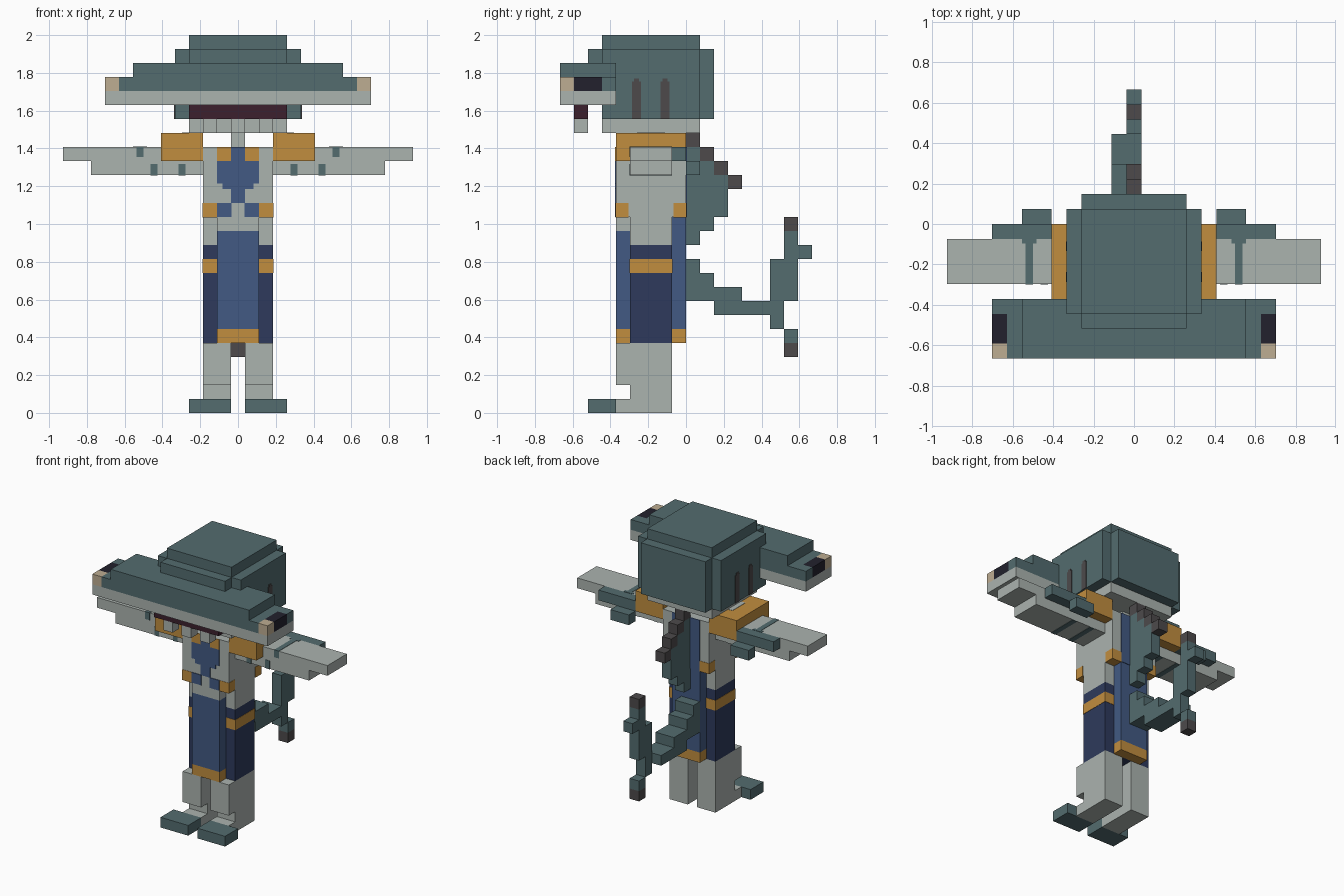
import bpy
import bmesh
from mathutils import Matrix, Vector

cube = bpy.data.objects.get("Cube")
if cube:
    bpy.data.objects.remove(cube, do_unlink=True)

U = 2 / 27      # one block
P = 0.06        # thickness of painted plates, in blocks


def material(name, rgb):
    lin = [((c / 255 + 0.055) / 1.055) ** 2.4 for c in rgb] + [1]
    m = bpy.data.materials.new(name)
    m.use_nodes = True
    m.diffuse_color = lin
    m.node_tree.nodes["Principled BSDF"].inputs["Base Color"].default_value = lin
    return m


teal = material("teal skin", (83, 108, 111))
pale = material("pale skin", (171, 179, 175))
gold = material("gold cloth", (193, 141, 63))
blue = material("blue cloth", (66, 90, 131))
navy = material("navy cloth", (46, 58, 92))
cream = material("cream", (190, 173, 146))
black = material("eye black", (34, 33, 45))
maroon = material("mouth maroon", (60, 32, 45))
grey = material("spine grey", (77, 74, 75))


def blocks(name, mat, *boxes, mirror=False):
    """One object from boxes given as (x0, x1, y0, y1, z0, z1) in blocks."""
    bm = bmesh.new()
    for x0, x1, y0, y1, z0, z1 in boxes:
        spans = [(x0, x1), (-x1, -x0)] if mirror else [(x0, x1)]
        for a, b in spans:
            mid = Vector((a + b, y0 + y1, z0 + z1)) * U / 2
            size = Vector((b - a, y1 - y0, z1 - z0)) * U
            bmesh.ops.create_cube(bm, size=1, matrix=Matrix.Translation(mid) @ Matrix.Diagonal(size).to_4x4())
    mesh = bpy.data.meshes.new(name)
    bm.to_mesh(mesh)
    bm.free()
    mesh.materials.append(mat)
    ob = bpy.data.objects.new(name, mesh)
    bpy.context.collection.objects.link(ob)
    return ob


# Head and jaw
blocks("head", teal,
       (-3.5, 3.5, -6, 1, 25, 27),
       (-4.5, 4.5, -6, 1, 21, 26),
       (-3.5, 3.5, -7, 0, 22, 26),
       (-3.5, 3.5, 0, 2, 21, 26))
blocks("jaw", pale, (-3.5, 3.5, -6, 1, 20, 21))
blocks("neck", pale, (-0.5, 0.5, -4, -1, 19, 20))
for y in (-3.54, -1.49):
    blocks("gill", grey,
           (4.5, 4.5 + P, y - 0.32, y + 0.32, 21, 23.7),
           (4.5, 4.5 + P, y - 0.18, y + 0.18, 23.7, 23.9), mirror=True)

# Hammer snout
blocks("snout_underside", pale, (-9.5, 9.5, -9, -5, 22, 23))
blocks("snout", teal, (-8.5, 8.5, -9, -5, 23, 24), (-7.5, 7.5, -9, -5, 24, 25))
blocks("snout_back_corner", teal, (8.5, 9.5, -6, -5, 23, 24), mirror=True)
blocks("eye", black, (8.5, 9.5, -8, -6, 23, 24), mirror=True)
blocks("snout_tip", cream, (8.5, 9.5, -9, -8, 23, 24), mirror=True)
blocks("mouth", maroon, (-3.5, 3.5, -8, -7, 21, 22))
blocks("teeth", pale, *[(x - 0.5, x + 0.5, -8, -7, 20, 21) for x in (-2, 0, 2)])

# Torso and its painted cloth
blocks("torso", pale, (-2.5, 2.5, -5, 0, 14, 19), (-2.5, 2.5, -4, -1, 12, 14))
front = (-5 - P, -5)
blocks("chest_cloth", blue,
       (-0.5, 0.5, *front, 18, 19),
       (-1.5, 1.5, *front, 16.4, 18),
       (-1.1, 1.1, *front, 16, 16.4),
       (-0.5, 0.5, *front, 15, 16))
blocks("waist_patch", blue, (0.45, 1.5, *front, 14, 15), mirror=True)
blocks("collar", gold, (0.5, 1.5, *front, 18, 19), mirror=True)
blocks("back_cloth", blue, (-1.5, 1.5, 0, P, 14, 19))
e = P / 2
blocks("belt_corner", gold,
       (1.5, 2.5 + e, -5 - e, -4.1, 14 - e, 15),
       (1.5, 2.5 + e, -0.9, e, 14 - e, 15), mirror=True)

# Skirt with front and back panels
blocks("skirt", navy, (-2.5, 2.5, -4, -1, 5, 12))
blocks("skirt_band", gold, (-2.5 - e, 2.5 + e, -4 - e, -1 + e, 10, 11))
blocks("panel_top", pale, (-1.5, 1.5, -5, -4, 13, 14))
blocks("front_panel", blue, (-1.5, 1.5, -5, -4, 6, 13))
blocks("back_panel", blue, (-1.5, 1.5, -1, 0, 6, 14))
blocks("panel_hem", gold, (-1.5, 1.5, -5, -4, 5, 6), (-1.5, 1.5, -1, 0, 5, 6))

# Shoulders and arms
blocks("shoulder_pad", gold, (2.5, 5.5, -5, 0, 18, 20), mirror=True)
blocks("shoulder_patch", pale, (2.5, 4, -3.5, -1.5, 20, 20 + e), mirror=True)
blocks("arm", pale, (5.5, 12.5, -4, -1, 18, 19), (2.5, 10.5, -4, -1, 17, 18), mirror=True)
blocks("arm_fin", teal, (5.5, 9.5, -1, 0, 18, 19), (5.5, 7.5, 0, 1, 17, 18), mirror=True)
blocks("arm_stripe", teal,
       (6.75, 7.25, -4, -1.3, 19, 19 + e),
       (6.5, 7.5, -1.3, -1, 19, 19 + e),
       (6.75, 7.25, -4 - e, -4, 18.3, 19 + e),
       (5.75, 6.25, -4 - e, -4, 17 - e, 17.8),
       (5.75, 6.25, -4, -1, 17 - e, 17),
       (3.75, 4.25, -4 - e, -4, 17 - e, 17.8),
       (3.75, 4.25, -4, -1, 17 - e, 17), mirror=True)

# Legs and feet
blocks("leg", pale,
       (0.5, 2.5, -5, -1, 2, 5),
       (0.5, 2.5, -4, -1, 1, 2),
       (0.5, 2.5, -5, -1, 0, 1), mirror=True)
blocks("toes", teal, (0.5, 3.5, -7, -5, 0, 1), mirror=True)

# Back fin: stepped rows with a diagonal spine
rows = [(18, 1), (17, 2), (16, 3), (15, 3), (14, 3), (13, 2), (12, 1)]
blocks("back_fin", teal, *[(-0.5, 0.5, 0, d, z, z + 1) for z, d in rows])
blocks("back_spine", grey, *[(-0.5, 0.5, i, i + 1, 19 - i, 20 - i) for i in range(4)])

# Tail
blocks("tail", teal,
       (-1.5, 0.5, 0, 1, 8, 11),
       (-1.5, 0.5, 1, 2, 8, 10),
       (-1.5, 0.5, 2, 4, 7, 9),
       (-1.5, 0.5, 4, 6, 7, 8))
blocks("tail_fin", teal,
       (-0.5, 0.5, 6, 7, 6, 11),
       (-0.5, 0.5, 7, 8, 8, 13),
       (-0.5, 0.5, 8, 9, 11, 12),
       (-0.5, 0.5, 7, 8, 5, 6))
blocks("tail_tips", grey, (-0.5, 0.5, 7, 8, 13, 14), (-0.5, 0.5, 7, 8, 4, 5))
